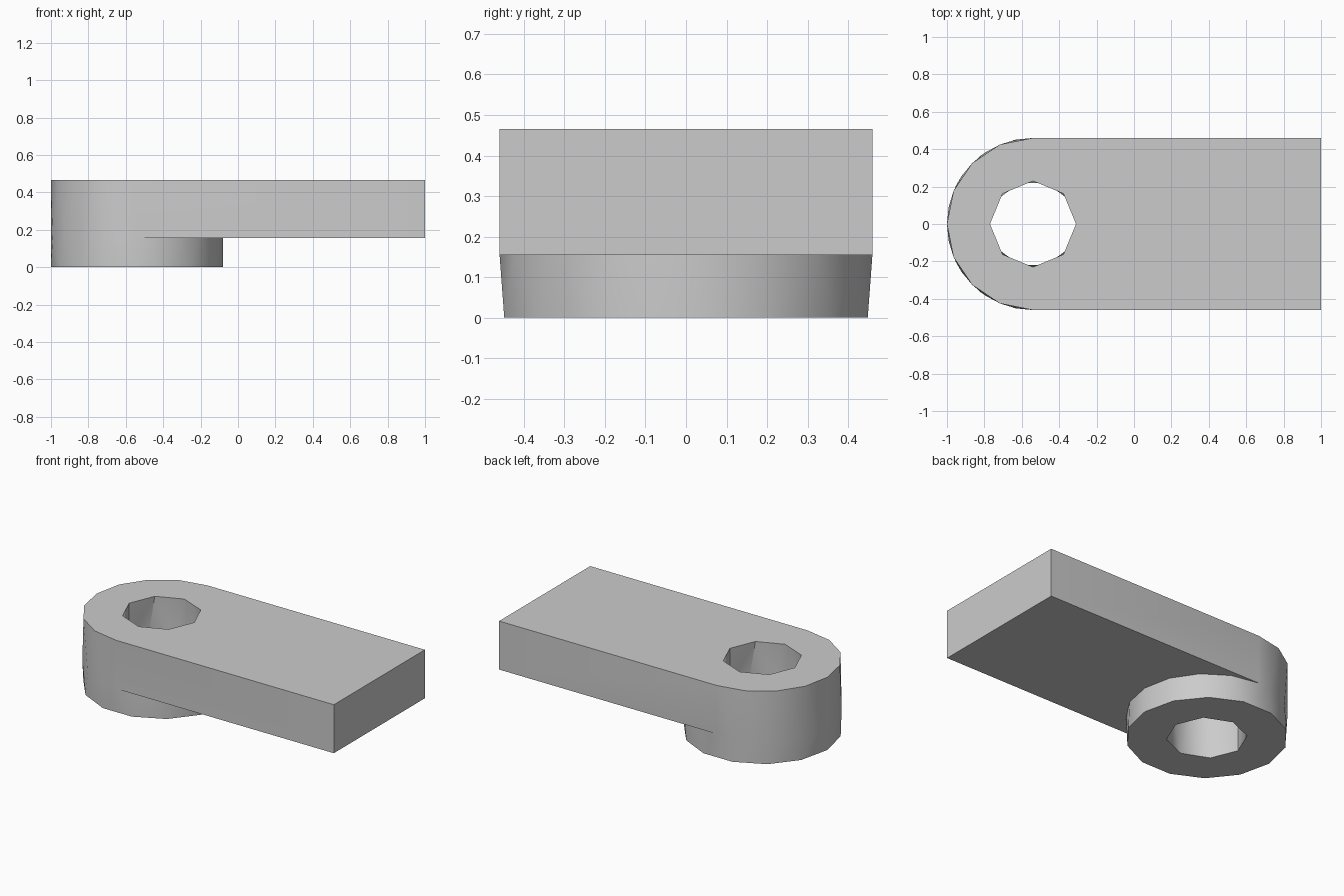
import bpy, bmesh, math

cube = bpy.data.objects.get("Cube")
if cube:
    bpy.data.objects.remove(cube)

CX, R, HOLE_R = -0.54, 0.46, 0.23      # eye centre, outer and bore radii
TOP, UNDER = 0.465, 0.155              # plate top and underside heights

grey = bpy.data.materials.new("light_grey")
grey.use_nodes = True
grey.diffuse_color = (0.6, 0.6, 0.6, 1)
grey.node_tree.nodes["Principled BSDF"].inputs["Base Color"].default_value = (0.6, 0.6, 0.6, 1)

bm = bmesh.new()


def ring(angles, radius, z):
    """List of (angle, vertex) pairs around the eye axis."""
    return [(a, bm.verts.new((CX + radius * math.cos(math.radians(a)),
                              radius * math.sin(math.radians(a)), z))) for a in angles]


def even(n):
    return [k * 360 / n for k in range(n)]


def closed(r):
    return r + [(360, r[0][1])]


def bridge(a, b):
    """Zigzag triangles between two rings, which may differ in side count."""
    i = j = 0
    while i < len(a) - 1 or j < len(b) - 1:
        step_a = j == len(b) - 1 or (i < len(a) - 1 and a[i + 1][0] <= b[j + 1][0])
        third = a[i + 1][1] if step_a else b[j + 1][1]
        bm.faces.new((a[i][1], third, b[j][1]))
        if step_a:
            i += 1
        else:
            j += 1


def edges_round(loop):
    result = []
    for p, q in zip(loop, loop[1:] + loop[:1]):
        result.append(bm.edges.get((p, q)) or bm.edges.new((p, q)))
    return result


def fill_with_hole(outer, inner):
    bmesh.ops.triangle_fill(bm, edges=edges_round(outer) + edges_round(inner),
                            use_beauty=True)


# Eye wall: foot ring, ring at the plate underside, rounded top end
foot = ring(even(14), R, 0)
right = [a for a in even(16) if a <= 90]
left = [90 + 22.5 * (k + 0.5) for k in range(8)]
left = sorted(left + [180])
middle = ring(right + left + [a for a in even(16) if a >= 270], R, UNDER)
cap = ring([90 + 22.5 * k for k in range(9)], R, TOP)
bridge(closed(foot), closed(middle))
bridge([m for m in middle if 90 <= m[0] <= 270], cap)

# Plate: end, two sides and underside
corner = {(s, z): bm.verts.new((1, s * R, z)) for s in (-1, 1) for z in (UNDER, TOP)}
bm.faces.new([corner[k] for k in ((-1, UNDER), (1, UNDER), (1, TOP), (-1, TOP))])
at = dict(middle)
for side, upper, lower in ((1, cap[0][1], at[90]), (-1, cap[-1][1], at[270])):
    bm.faces.new((upper, lower, corner[side, UNDER], corner[side, TOP]))
front_arc = [v for a, v in middle if a >= 270] + [v for a, v in middle if a <= 90]
bm.faces.new(front_arc + [corner[1, UNDER], corner[-1, UNDER]])

# Bore wall
bore_low = ring(even(8), HOLE_R, 0)
bore_mid = ring(even(10), HOLE_R, TOP / 2)
bore_top = ring(even(8), HOLE_R, TOP)
bridge(closed(bore_low), closed(bore_mid))
bridge(closed(bore_mid), closed(bore_top))

# Flat top and foot, each pierced by the bore
fill_with_hole([v for _, v in cap] + [corner[-1, TOP], corner[1, TOP]],
               [v for _, v in bore_top])
fill_with_hole([v for _, v in foot], [v for _, v in bore_low])

bmesh.ops.recalc_face_normals(bm, faces=bm.faces[:])
mesh = bpy.data.meshes.new("eye_plate")
bm.to_mesh(mesh)
bm.free()
mesh.materials.append(grey)
plate = bpy.data.objects.new("eye_plate", mesh)
bpy.context.collection.objects.link(plate)

bpy.ops.object.select_all(action='DESELECT')
plate.select_set(True)
bpy.context.view_layer.objects.active = plate
bpy.ops.object.shade_smooth_by_angle(angle=math.radians(35))
